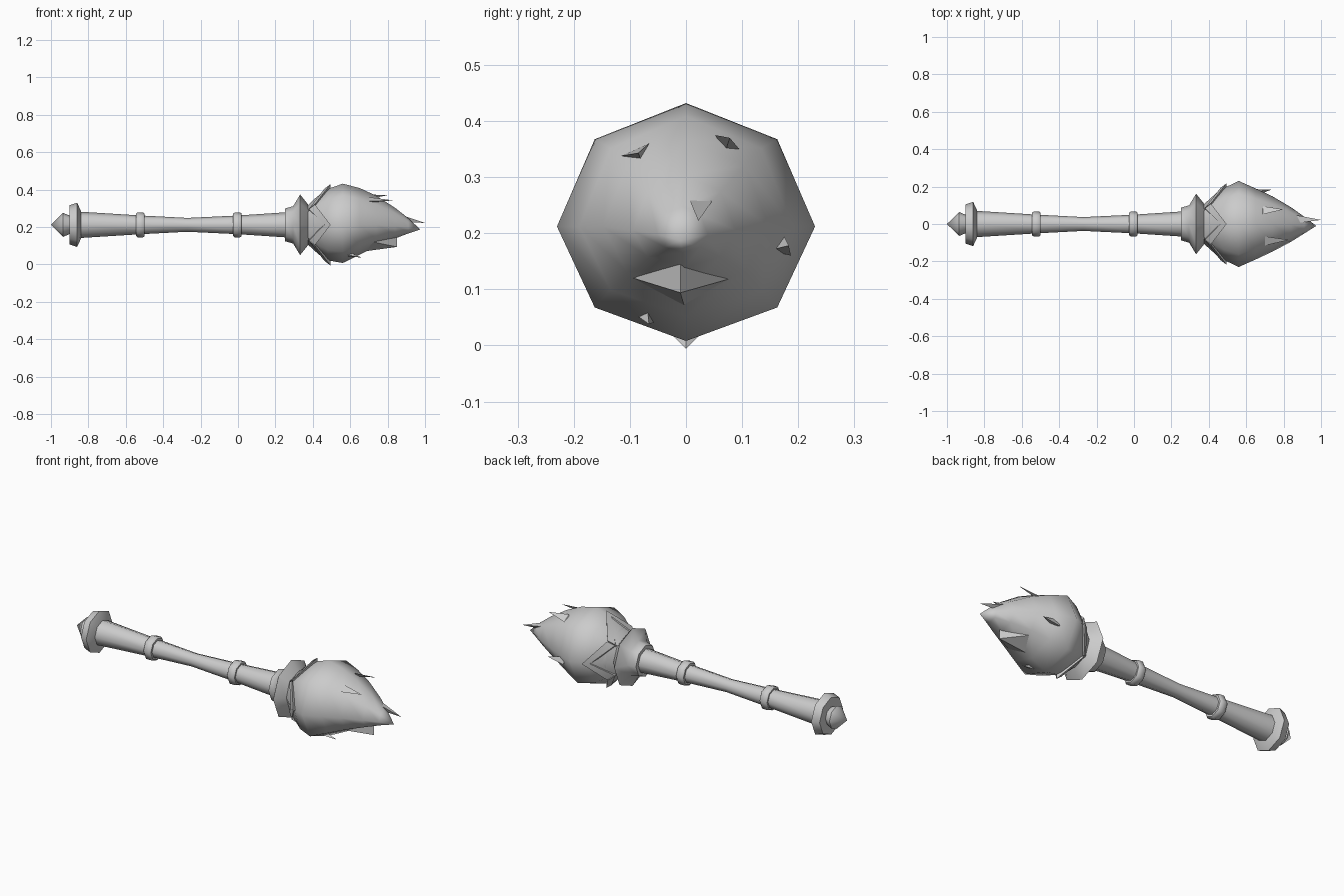
import bpy, bmesh
from math import sin, cos, pi, radians

if "Cube" in bpy.data.objects:
    bpy.data.objects.remove(bpy.data.objects["Cube"])

CZ = 0.212   # height of the long axis


def finish(name, bm, angle=50):
    bmesh.ops.remove_doubles(bm, verts=bm.verts, dist=0.0005)
    bmesh.ops.recalc_face_normals(bm, faces=bm.faces)
    me = bpy.data.meshes.new(name)
    bm.to_mesh(me)
    bm.free()
    ob = bpy.data.objects.new(name, me)
    bpy.context.collection.objects.link(ob)
    bpy.ops.object.select_all(action='DESELECT')
    ob.select_set(True)
    bpy.context.view_layer.objects.active = ob
    bpy.ops.object.shade_smooth_by_angle(angle=radians(angle))
    return ob


def loft(name, rings, n=8):
    """Eight-sided skin through rings of (x, ry, r_up, r_down, cy, cz)."""
    bm = bmesh.new()
    loops = []
    for x, ry, up, down, cy, cz in rings:
        loop = []
        for i in range(n):
            a = 2 * pi * i / n
            s = sin(a)
            loop.append(bm.verts.new((x, cy + ry * cos(a), cz + s * (up if s > 0 else down))))
        loops.append(loop)
    for a, b in zip(loops, loops[1:]):
        for i in range(n):
            j = (i + 1) % n
            bm.faces.new((a[i], a[j], b[j], b[i]))
    bm.faces.new(loops[0])
    bm.faces.new(loops[-1])
    return finish(name, bm)


def lathe(name, profile):
    return loft(name, [(x, r, r, r, 0, CZ) for x, r in profile])


# handle, pommel and grip rings
lathe("handle", [(-0.86, 0.072), (-0.84, 0.07), (-0.52, 0.05), (-0.27, 0.037),
                 (0, 0.05), (0.27, 0.068)])
lathe("pommel_tip", [(-1, 0.0001), (-0.935, 0.064), (-0.89, 0.045)])
lathe("pommel_disc", [(-0.90, 0.05), (-0.902, 0.104), (-0.86, 0.118), (-0.84, 0.075), (-0.84, 0.05)])
for k, x in enumerate((-0.522, -0.003)):
    lathe(f"grip_ring_{k + 1}", [(x - 0.023, 0.045), (x - 0.023, 0.06), (x - 0.014, 0.067),
                                 (x + 0.014, 0.067), (x + 0.023, 0.06), (x + 0.023, 0.045)])

# flared collar below the head
lathe("collar", [(0.25, 0.06), (0.25, 0.087), (0.295, 0.1), (0.332, 0.162),
                 (0.372, 0.112), (0.385, 0.09)])

# flame-shaped head with an off-centre tip
loft("head", [(0.365, 0.09, 0.09, 0.09, 0, CZ),
              (0.41, 0.14, 0.14, 0.14, 0, CZ),
              (0.48, 0.192, 0.192, 0.19, 0, CZ),
              (0.56, 0.23, 0.22, 0.204, 0, CZ),
              (0.65, 0.19, 0.197, 0.16, 0, CZ),
              (0.74, 0.148, 0.155, 0.115, 0, CZ),
              (0.84, 0.092, 0.098, 0.066, -0.003, 0.205),
              (0.91, 0.045, 0.05, 0.032, -0.006, 0.198),
              (0.975, 0.0001, 0.0001, 0.0001, -0.01, 0.187)])

# lower flame tongue
bm = bmesh.new()
pts = [(0.85, -0.01, 0.094), (0.85, -0.01, 0.16), (0.60, 0, 0.06),
       (0.70, -0.11, 0.125), (0.70, 0.10, 0.125), (0.60, 0, 0.16), (0.72, -0.01, 0.085)]
for p in pts:
    bm.verts.new(p)
bmesh.ops.convex_hull(bm, input=bm.verts)
finish("lower_tongue", bm)

# four pointed leaves hugging the head: raised V border and sunken panel
LIFT = 0.014


def on_head(x, deg, lift):
    r = (0.14 + (x - 0.41) * 0.75 if x > 0.41 else 0.14 + (x - 0.41) * 1.1) + lift
    a = radians(deg)
    return (x, r * cos(a), CZ + r * sin(a))


for k in range(4):
    c = 90 * k
    bm = bmesh.new()
    rows = [[(0.412, c - 44), (0.495, c), (0.412, c + 44)],
            [(0.38, c - 44), (0.462, c), (0.38, c + 44)]]
    top = [[bm.verts.new(on_head(x, d, LIFT)) for x, d in row] for row in rows]
    low = [[bm.verts.new(on_head(x, d, -0.01)) for x, d in row] for row in rows]
    for i in (0, 1):
        bm.faces.new((top[0][i], top[0][i + 1], top[1][i + 1], top[1][i]))
        bm.faces.new((low[0][i], low[1][i], low[1][i + 1], low[0][i + 1]))
        for r in (0, 1):
            bm.faces.new((top[r][i], top[r][i + 1], low[r][i + 1], low[r][i]))
    for i in (0, 2):
        bm.faces.new((top[0][i], top[1][i], low[1][i], low[0][i]))
    finish(f"leaf_border_{k + 1}", bm, 40)
    bm = bmesh.new()
    p = [bm.verts.new(on_head(x, d, 0.006)) for x, d in
         ((0.372, c - 40), (0.372, c), (0.372, c + 40), (0.382, c + 43), (0.463, c), (0.382, c - 43))]
    bm.faces.new((p[0], p[1], p[4], p[5]))
    bm.faces.new((p[1], p[2], p[3], p[4]))
    finish(f"leaf_panel_{k + 1}", bm, 40)

# thin flame shards: two base corners, buried root, tip
shards = [
    ((0.84, 0, 0.275), (0.84, 0.052, 0.265), (0.85, 0.02, 0.23), (1.0, 0.022, 0.222)),
    ((0.70, -0.115, 0.338), (0.70, -0.066, 0.36), (0.70, -0.08, 0.33), (0.83, -0.085, 0.343)),
    ((0.69, 0.052, 0.375), (0.69, 0.095, 0.35), (0.67, 0.07, 0.345), (0.80, 0.078, 0.37)),
    ((0.63, 0.172, 0.20), (0.63, 0.187, 0.16), (0.64, 0.15, 0.17), (0.735, 0.183, 0.178)),
    ((0.56, -0.09, 0.055), (0.56, -0.055, 0.042), (0.56, -0.07, 0.08), (0.66, -0.066, 0.038)),
]
for k, corners in enumerate(shards):
    bm = bmesh.new()
    a, b, c, d = [bm.verts.new(p) for p in corners]
    for f in ((a, b, c), (a, b, d), (b, c, d), (c, a, d)):
        bm.faces.new(f)
    finish(f"shard_{k + 1}", bm, 30)
